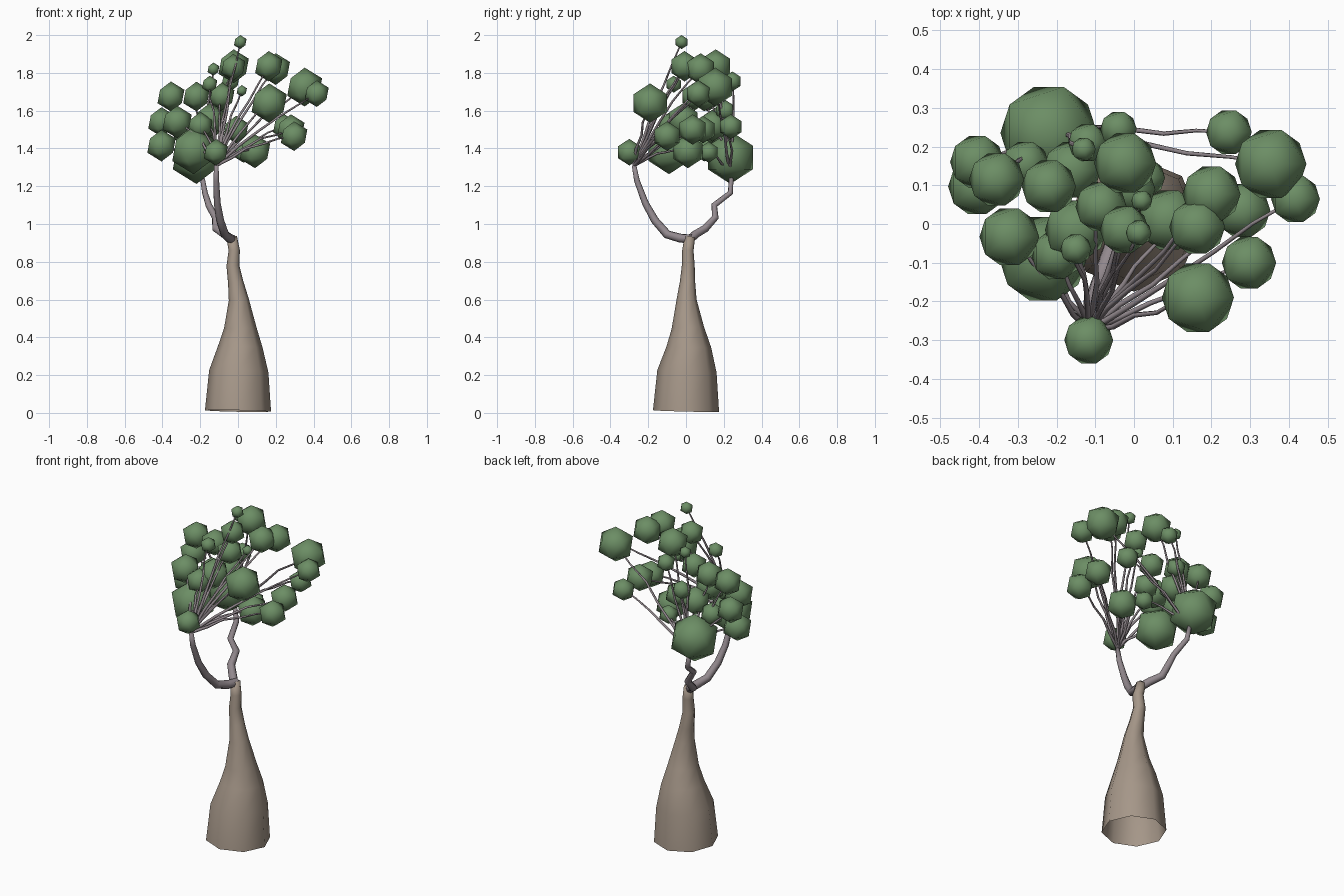
import bpy, bmesh, math, random
from mathutils import Vector, Matrix

random.seed(4)


def material(name, rgb):
    m = bpy.data.materials.new(name)
    m.diffuse_color = (*rgb, 1)
    return m


BARK = material("bark", (0.38, 0.31, 0.25))
TWIG = material("young_bark", (0.29, 0.25, 0.27))
LEAF = material("leaf", (0.15, 0.27, 0.13))


def add_tube(bm, path, sides, cap_end=True):
    """Sweep a polygon along (x, y, z, radius) points; start is left open."""
    pts = [Vector(p[:3]) for p in path]
    rings, prev = [], None
    for i, p in enumerate(pts):
        d = (pts[min(i + 1, len(pts) - 1)] - pts[max(i - 1, 0)]).normalized()
        if prev is None:
            q = Vector((0, 0, 1)).rotation_difference(d)
            u = q @ Vector((1, 0, 0))
        else:
            u = prev.rotation_difference(d) @ u
        u = (u - d * u.dot(d)).normalized()
        v, prev = d.cross(u), d
        rings.append([bm.verts.new(p + path[i][3] * (
            u * math.cos(math.tau * k / sides) + v * math.sin(math.tau * k / sides)))
            for k in range(sides)])
    for a, b in zip(rings, rings[1:]):
        for k in range(sides):
            n = (k + 1) % sides
            bm.faces.new((a[k], a[n], b[n], b[k]))
    if cap_end:
        bm.faces.new(rings[-1])


def finish(bm, name, mat):
    for f in bm.faces:
        f.smooth = True
    me = bpy.data.meshes.new(name)
    bm.to_mesh(me)
    bm.free()
    me.materials.append(mat)
    ob = bpy.data.objects.new(name, me)
    bpy.context.collection.objects.link(ob)
    return ob


def tube(name, path, sides, mat):
    bm = bmesh.new()
    add_tube(bm, path, sides)
    return finish(bm, name, mat)


# Swollen trunk, open underneath
tube("trunk", [
    (0, 0, 0.01, 0.175), (0.004, 0.005, 0.22, 0.157), (0.012, 0.015, 0.35, 0.118),
    (0.012, 0.01, 0.45, 0.086), (0.004, 0.003, 0.60, 0.053), (-0.012, 0.008, 0.69, 0.041),
    (-0.027, 0.012, 0.78, 0.034), (-0.02, 0.01, 0.86, 0.03), (-0.033, 0.02, 0.93, 0.028)],
    8, BARK)

# Two main branches
FRONT = (-0.115, -0.275, 1.31)
BACK = (-0.19, 0.24, 1.25)
tube("front_branch", [
    (-0.03, 0.03, 0.92, 0.024), (-0.045, -0.03, 0.925, 0.024), (-0.07, -0.10, 0.945, 0.023),
    (-0.095, -0.165, 1.02, 0.021), (-0.11, -0.215, 1.11, 0.018),
    (-0.115, -0.26, 1.23, 0.015), (*FRONT, 0.012)], 8, TWIG)
tube("back_branch", [
    (-0.03, 0.01, 0.91, 0.024), (-0.07, 0.05, 0.945, 0.023), (-0.115, 0.10, 0.975, 0.022),
    (-0.12, 0.155, 1.035, 0.019), (-0.155, 0.15, 1.10, 0.017),
    (-0.175, 0.235, 1.165, 0.015), (*BACK, 0.012)], 8, TWIG)

# Leaf clumps: x, y, z, ring radius
CLUMPS = [
    (-0.22, 0.235, 1.352, 0.125), (0.245, 0.237, 1.515, 0.059), (0.353, 0.155, 1.725, 0.092),
    (0.417, 0.065, 1.69, 0.063), (-0.023, 0.157, 1.835, 0.080), (-0.13, 0.193, 1.82, 0.031),
    (-0.04, 0.245, 1.755, 0.047), (-0.12, 0.21, 1.60, 0.050), (-0.22, 0.097, 1.675, 0.070),
    (-0.355, 0.115, 1.675, 0.071), (-0.405, 0.16, 1.54, 0.070), (-0.405, 0.097, 1.415, 0.075),
    (-0.322, -0.033, 1.54, 0.077), (-0.15, -0.065, 1.74, 0.040), (-0.117, -0.30, 1.38, 0.063),
    (0.165, -0.19, 1.64, 0.093), (0.297, -0.10, 1.465, 0.070), (0.163, -0.008, 1.835, 0.072),
    (0.20, 0.077, 1.82, 0.075), (0.28, 0.035, 1.50, 0.072), (0.02, 0.06, 1.705, 0.027),
    (0.012, -0.023, 1.963, 0.033), (-0.025, -0.015, 1.83, 0.063), (-0.085, 0.045, 1.675, 0.066),
    (-0.235, -0.09, 1.39, 0.113), (-0.20, -0.08, 1.52, 0.065), (-0.15, -0.015, 1.55, 0.080),
    (-0.16, 0.14, 1.52, 0.075), (0.09, 0.01, 1.385, 0.080), (-0.28, 0.155, 1.48, 0.060),
    (-0.01, 0.09, 1.50, 0.065), (0.03, 0.12, 1.38, 0.050),
]
leaves, twigs = bmesh.new(), bmesh.new()
for x, y, z, r in CLUMPS:
    c = Vector((x, y, z))
    bmesh.ops.create_icosphere(leaves, subdivisions=1, radius=r / 0.894,
                               matrix=Matrix.Translation(c))
    # Thin twig arching from a branch tip to the clump
    a = Vector(BACK if y > 0.09 else FRONT)
    path = []
    for i in range(6):
        t = i / 5
        p = a.lerp(c, t) + Vector((0, 0, 0.03 * math.sin(math.pi * t)))
        if 0 < i < 5:
            p += Vector([random.uniform(-0.008, 0.008) for _ in range(3)])
        path.append((*p, 0.009 - 0.005 * t))
    add_tube(twigs, path, 5)
finish(leaves, "foliage", LEAF)
finish(twigs, "twigs", TWIG)
